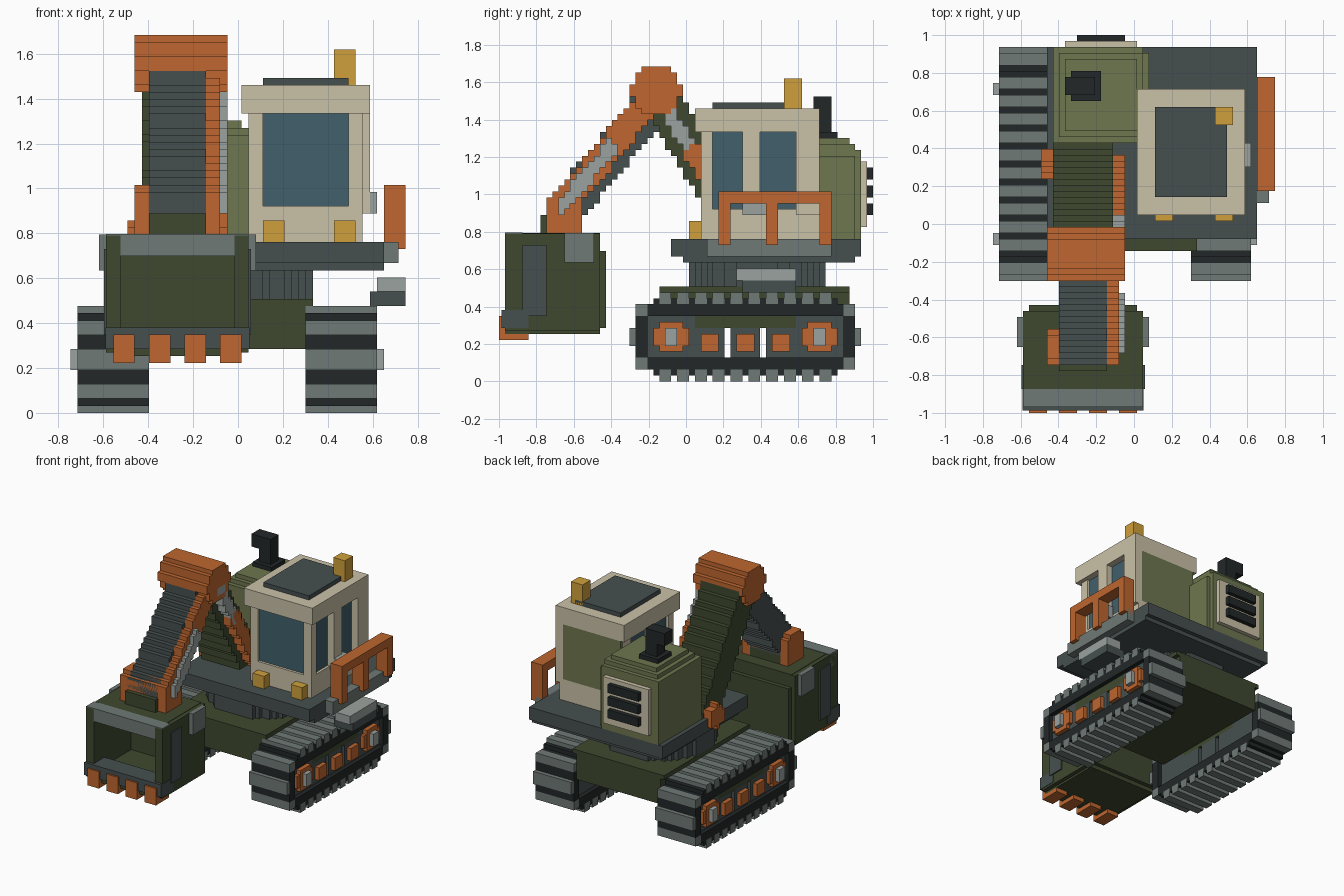
import bpy, bmesh
from mathutils import Vector

if "Cube" in bpy.data.objects:
    bpy.data.objects.remove(bpy.data.objects["Cube"])

V = 2 / 63                                   # block size; all coordinates below are in blocks
ORG = Vector((23.5, 31.5, 0))


def srgb(h):
    return tuple((int(h[i:i + 2], 16) / 255) ** 2.2 for i in (0, 2, 4)) + (1,)


MATS = {}
for key, h in dict(dark_olive="414a33", olive="6d7650", charcoal="485050", grey="6f7976",
                   silver="9aa19d", black="272c2c", orange="bd6633", yellow="cf9f3e",
                   cream="c9c0a6", glass="43606a").items():
    MATS[key] = bpy.data.materials.new(key)
    MATS[key].diffuse_color = srgb(h)


def finish(name, bm, col):
    bmesh.ops.recalc_face_normals(bm, faces=bm.faces)
    for v in bm.verts:
        v.co = (v.co - ORG) * V
    me = bpy.data.meshes.new(name)
    bm.to_mesh(me)
    bm.free()
    me.materials.append(MATS[col])
    ob = bpy.data.objects.new(name, me)
    bpy.context.collection.objects.link(ob)
    return ob


def part(name, col, *boxes, mirror=None):
    """Boxes as (x0, x1, y0, y1, z0, z1); mirror = x of the mirror plane."""
    bm = bmesh.new()
    boxes = list(boxes)
    if mirror is not None:
        boxes += [(2 * mirror - b[1], 2 * mirror - b[0]) + tuple(b[2:]) for b in boxes]
    for x0, x1, y0, y1, z0, z1 in boxes:
        vs = bmesh.ops.create_cube(bm, size=1)["verts"]
        for v in vs:
            v.co = ((x0 + x1) / 2 + v.co.x * (x1 - x0), (y0 + y1) / 2 + v.co.y * (y1 - y0),
                    (z0 + z1) / 2 + v.co.z * (z1 - z0))
    return finish(name, bm, col)


def stepped(name, col, lo, hi, p, q, r, axis="x"):
    """Stair-stepped capsule from p to q (radius r), extruded lo..hi along the axis."""
    p, q = Vector(p), Vector(q)
    d = q - p

    def inside(a, b):
        c = Vector((a + .5, b + .5))
        t = max(0, min(1, (c - p).dot(d) / d.length_squared)) if d.length else 0
        return (c - p - d * t).length <= r

    left, right = [], []
    for b in range(0, 64):
        run = [a for a in range(0, 64) if inside(a, b)]
        if run:
            for side, a in ((left, run[0]), (right, run[-1] + 1)):
                side += [(a, b), (a, b + 1)]
    outline = [c for i, c in enumerate(right + left[::-1]) if i == 0 or c != (right + left[::-1])[i - 1]]
    bm = bmesh.new()
    to3 = (lambda a, b: (lo, a, b)) if axis == "x" else (lambda a, b: (a, b, lo))
    f = bm.faces.new([bm.verts.new(to3(*c)) for c in outline])
    ext = bmesh.ops.extrude_face_region(bm, geom=[f])["geom"]
    move = Vector((hi - lo, 0, 0)) if axis == "x" else Vector((0, 0, hi - lo))
    bmesh.ops.translate(bm, vec=move, verts=[g for g in ext if isinstance(g, bmesh.types.BMVert)])
    return finish(name, bm, col)


def yz(y, z):                                # grid units to blocks, for the arm joints
    return (y * 31.5 + 31.5, z * 31.5)


# Tracks
belt = [(33, 43, 25, 58, 2, 4), (33, 43, 25, 58, 11, 13), (33, 43, 23, 25, 4, 11), (33, 43, 58, 60, 4, 11)]
cleats = [(33, 43, 22, 23, 6, 9), (33, 43, 60, 61, 6, 9)]
for z0, z1, zg in ((0, 2, 1), (13, 15, 13)):
    cleats += [(33, 43, y, y + 2, z0, z1) for y in range(27, 56, 3)]
    belt += [(33, 43, y, y + 1, zg, zg + 1) for y in range(26, 57, 3)]
for z in (2, 11):
    cleats += [(33, 43, 23, 25, z, z + 2), (33, 43, 58, 60, z, z + 2)]
part("track_belts", "black", *belt, mirror=22)
part("track_cleats", "grey", *cleats, mirror=22)
part("wheel_housings", "charcoal", *[(34, 42, y, y + 8, 4, 11) for y in (25, 50)],
     *[(34, 42, y, y + 5, 4, 9) for y in (33, 39, 45)], mirror=22)
part("track_frames", "dark_olive", (34, 42, 33, 50, 9, 11), mirror=22)
part("track_wheels", "orange", *[(41, 43, y, y + 4, 5, 10) for y in (27, 52)],
     *[(41, 42.9, y, y + 6, 6, 9) for y in (26, 51)],
     *[(41, 43, y, y + 3, 5, 8) for y in (34, 40, 46)], mirror=22)
part("wheel_hubs", "silver", *[(42, 44, y, y + 2, 6, 9) for y in (28, 53)], mirror=22)

# Chassis, turntable and deck
part("chassis", "dark_olive", (11, 33, 27, 59, 9, 15), (10, 34, 27, 59, 15, 16))
stepped("turntable", "charcoal", 16, 20, (22, 43.5), (22, 43.5), 11.9, axis="z")
part("deck", "charcoal", (10, 44, 31, 60, 20, 21), (9, 44, 29, 61, 21, 24))
part("catwalk", "grey", (44, 46, 35, 56, 21, 24))
part("step", "silver", (43, 47, 40, 50, 17, 19))
part("step_bracket", "charcoal", (42, 47, 41, 50, 15, 17))
part("railing", "orange", (44, 47, 37, 56, 30, 32), *[(44, 47, y, y + 2, 23, 30) for y in (37, 45, 54)])

# Cabin
part("cabin_base", "cream", (25, 41, 34, 54, 24, 29))
part("cabin_pillars", "cream", (25, 27, 34, 36, 29, 42), (39, 41, 34, 36, 29, 42),
     (40, 42, 41, 44, 28, 42), (40, 42, 50, 54, 28, 42), (25, 26, 41, 44, 29, 42), (25, 26, 50, 53, 29, 42))
part("cabin_glass", "glass", (25.6, 40.4, 34.6, 53, 29, 42))
part("cabin_back_panel", "olive", (25, 40, 53, 54, 29, 42))
part("cabin_roof", "cream", (24, 42, 33, 54, 42, 46))
part("roof_hatch", "charcoal", (27, 39, 36, 51, 46, 47))
part("beacon", "yellow", (37, 40, 48, 51, 46, 51))
part("headlights", "yellow", (27, 30, 32, 34, 24, 27), (37, 40, 32, 34, 24, 27))
part("door_handle", "silver", (41, 43, 41, 45, 28, 31))

# Engine hood, grille and exhaust
part("engine_hood", "olive", (10, 25, 45, 61, 24, 39), (11, 25, 46, 60, 39, 40), (12, 24, 47, 59, 40, 41),
     (25, 26, 54, 60, 24, 38))
part("grille_plate", "cream", (12, 24, 61, 62, 26, 37))
part("grille_slats", "black", *[(14, 22, 62, 63, z, z + 2) for z in (28, 31, 34)])
part("exhaust", "black", (13, 18, 52, 57, 41, 42), (14, 17, 53, 56, 42, 45), (12, 17, 53, 56, 45, 48))

# Boom, stick and hydraulics
foot, elbow, wrist = yz(.32, .76), yz(-.16, 1.555), yz(-.65, .92)
stepped("boom", "dark_olive", 10, 20, foot, elbow, 3.3)
stepped("boom_foot_pin", "orange", 8, 10, foot, foot, 2.6)
stepped("elbow_joint", "orange", 9, 22, elbow, elbow, 4.1)
stepped("stick", "charcoal", 11, 19, yz(-.17, 1.49), yz(-.64, .93), 3.2)
stepped("boom_cylinder", "orange", 20, 22, yz(.30, .80), yz(.04, 1.22), 1.6)
stepped("boom_rod", "silver", 20, 22, yz(.05, 1.2), yz(-.13, 1.5), 1.2)
stepped("stick_cylinder", "orange", 19, 21, yz(-.17, 1.54), yz(-.62, .98), 2.2)
stepped("stick_rod", "silver", 20, 22, yz(-.40, 1.25), yz(-.66, .94), 1.2)
stepped("wrist_joint", "orange", 9, 21, wrist, wrist, 3.1)
part("wrist_bracket", "orange", (9, 11, 8, 14, 25, 29), (19, 21, 8, 14, 25, 29))
part("bucket_mount", "dark_olive", (11, 19, 7, 14, 25, 28))

# Bucket
part("bucket_shell", "dark_olive", (6, 24, 1, 17, 8, 10), (6, 24, 4, 17, 23, 25),
     (6, 24, 15, 18, 9, 22), (6, 24, 15, 17, 22, 23))
part("bucket_sides", "dark_olive", (5, 7, 1, 17, 8.5, 24.9), mirror=15)
part("bucket_top_lip", "grey", (5, 25, 1, 4, 22, 25.1))
part("bucket_bottom_lip", "charcoal", (4.9, 25.1, .4, 5, 9, 12))
part("bucket_cheeks", "grey", (4, 5, 11, 16, 20, 25), mirror=15)
part("bucket_side_plates", "charcoal", (4.7, 5.2, 4, 8, 11, 23), mirror=15)
part("bucket_teeth", "orange", *[b for x in (6, 11, 16, 21) for b in
                                 ((x, x + 3, 0, 5, 7, 9), (x, x + 3, 0, 2, 9, 11))])

for m in bpy.data.materials:
    if m.users and not m.is_grease_pencil:
        m.use_nodes = True
        m.node_tree.nodes["Principled BSDF"].inputs["Base Color"].default_value = m.diffuse_color
